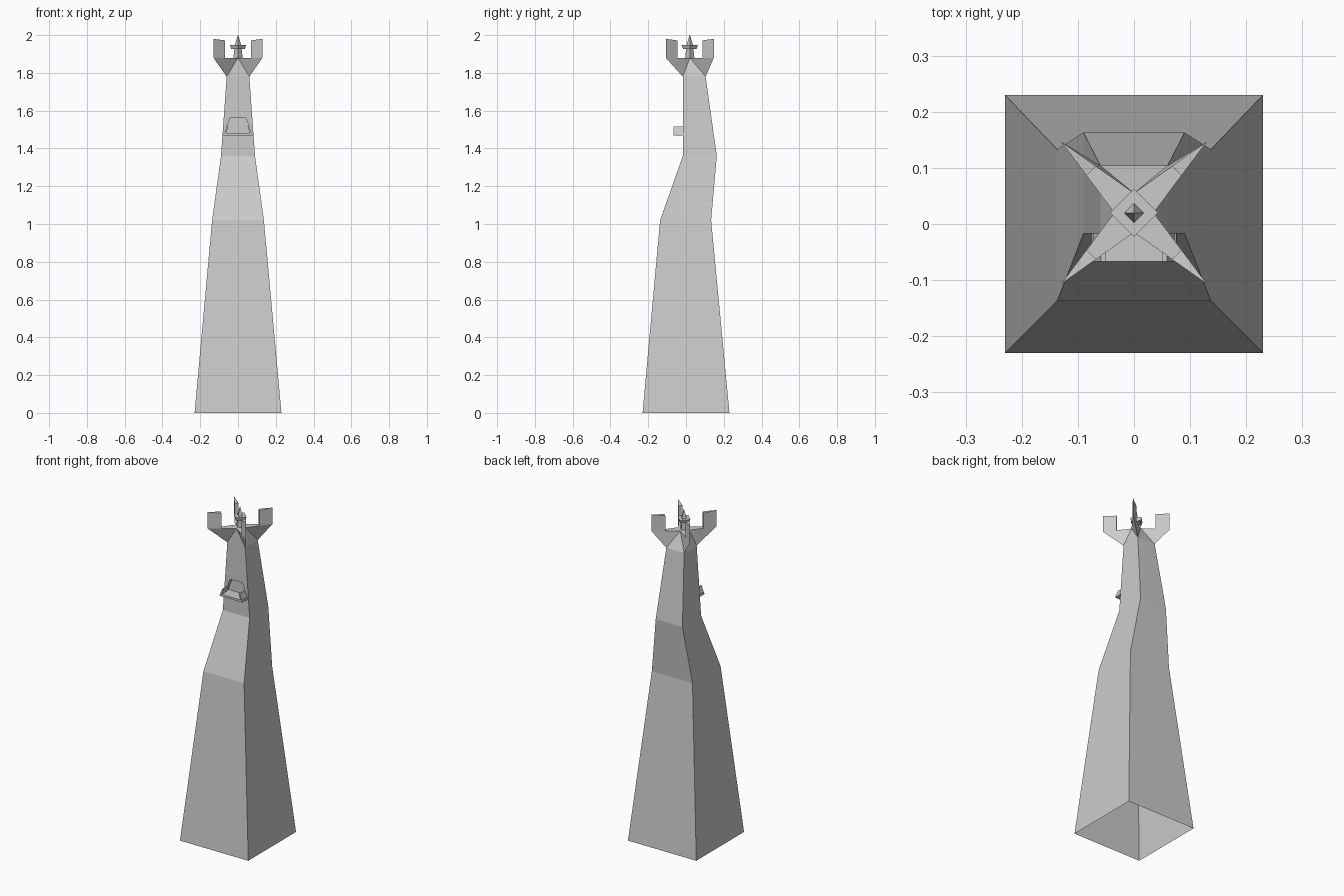
import bpy, bmesh

if "Cube" in bpy.data.objects:
    bpy.data.objects.remove(bpy.data.objects["Cube"])

CY = 0.02                                    # y of the crown axis
SIGNS = [(-1, -1), (1, -1), (1, 1), (-1, 1)]   # corners, counter-clockwise


def finish(bm, name):
    bmesh.ops.recalc_face_normals(bm, faces=bm.faces)
    me = bpy.data.meshes.new(name)
    bm.to_mesh(me)
    bm.free()
    ob = bpy.data.objects.new(name, me)
    bpy.context.collection.objects.link(ob)
    return ob


def extrude_y(name, pts, y0, y1):
    """Prism from an x-z outline."""
    bm = bmesh.new()
    a = [bm.verts.new((x, y0, z)) for x, z in pts]
    b = [bm.verts.new((x, y1, z)) for x, z in pts]
    bm.faces.new(a)
    bm.faces.new(b[::-1])
    for i in range(len(pts)):
        j = (i + 1) % len(pts)
        bm.faces.new((a[i], b[i], b[j], a[j]))
    return finish(bm, name)


def diamond_stack(name, levels):
    """Four-sided tapered solid from (radius, z) levels."""
    bm = bmesh.new()
    rings = [[bm.verts.new((r * dx, CY + r * dy, z))
              for dx, dy in ((1, 0), (0, 1), (-1, 0), (0, -1))] for r, z in levels]
    for a, b in zip(rings, rings[1:]):
        for i in range(4):
            j = (i + 1) % 4
            bm.faces.new((a[i], a[j], b[j], b[i]))
    bm.faces.new(rings[0][::-1])
    bm.faces.new(rings[-1])
    return finish(bm, name)


# Tower shaft, open at the bottom: (half width, y front, y back, z)
bm = bmesh.new()
sections = [(0.23, -0.23, 0.23, 0.0), (0.137, -0.137, 0.133, 1.02),
            (0.09, -0.017, 0.163, 1.36), (0.06, -0.017, 0.104, 1.78)]
rings = [[bm.verts.new((sx * w, yf if sy < 0 else yb, z)) for sx, sy in SIGNS]
         for w, yf, yb, z in sections]
for k, (a, b) in enumerate(zip(rings, rings[1:])):
    for i in range(4):
        if k == 2 and i == 0:
            continue                         # front face holds the window
        j = (i + 1) % 4
        bm.faces.new((a[i], a[j], b[j], b[i]))

# Recessed trapezoid window
outline = [(-0.073, 1.48), (0.073, 1.48), (0.042, 1.56), (-0.042, 1.56)]
outer = [rings[2][0], rings[2][1], rings[3][1], rings[3][0]]
rim = [bm.verts.new((x, -0.017, z)) for x, z in outline]
back = [bm.verts.new((x, 0.01, z)) for x, z in outline]
for i in range(4):
    j = (i + 1) % 4
    bm.faces.new((outer[i], outer[j], rim[j], rim[i]))
    bm.faces.new((rim[i], rim[j], back[j], back[i]))
bm.faces.new(back)

# Star-shaped crown with four upright horns
T, A, C = 0.13, 0.035, 0.52                  # tip reach, notch reach, horn start
Z0, Z1 = 1.88, 1.98
notch_xy = [(0, -A), (A, 0), (0, A), (-A, 0)]
notch = [bm.verts.new((x, CY + y, Z0)) for x, y in notch_xy]
floor = []
for i, (sx, sy) in enumerate(SIGNS):
    tx, ty = sx * T, sy * 0.127
    tip = bm.verts.new((tx, CY + ty, Z0))
    tip_top = bm.verts.new((tx, CY + ty, Z1))
    n = [notch_xy[i - 1], notch_xy[i]]
    cut = [(p[0] + C * (tx - p[0]), CY + p[1] + C * (ty - p[1])) for p in n]
    lo = [bm.verts.new((x, y, Z0)) for x, y in cut]
    hi = [bm.verts.new((x, y, Z1 - 0.008)) for x, y in cut]
    corner = rings[3][i]
    bm.faces.new((corner, tip, lo[0], notch[i - 1]))
    bm.faces.new((corner, notch[i], lo[1], tip))
    bm.faces.new((lo[0], tip, tip_top, hi[0]))
    bm.faces.new((tip, lo[1], hi[1], tip_top))
    bm.faces.new((lo[1], lo[0], hi[0], hi[1]))
    bm.faces.new((hi[0], tip_top, hi[1]))
    floor += [lo[0], lo[1], notch[i]]
    # triangle from this corner to the next, below the notch
    bm.faces.new((corner, rings[3][(i + 1) % 4], notch[i]))
bm.faces.new(floor)
finish(bm, "tower")

# Balcony: floor slab and leaning side walls
extrude_y("balcony_floor", [(-0.077, 1.469), (0.077, 1.469), (0.075, 1.481), (-0.075, 1.481)],
          -0.067, -0.016)
for s, side in ((-1, "left"), (1, "right")):
    extrude_y("balcony_wall_" + side,
              [(s * 0.077, 1.469), (s * 0.066, 1.475), (s * 0.05, 1.517), (s * 0.059, 1.517)],
              -0.067, -0.016)

# Finial on top
diamond_stack("finial_spike", [(0.024, 1.88), (0.018, 1.945), (0.001, 2.0)])
diamond_stack("finial_collar", [(0.036, 1.927), (0.043, 1.947)])
